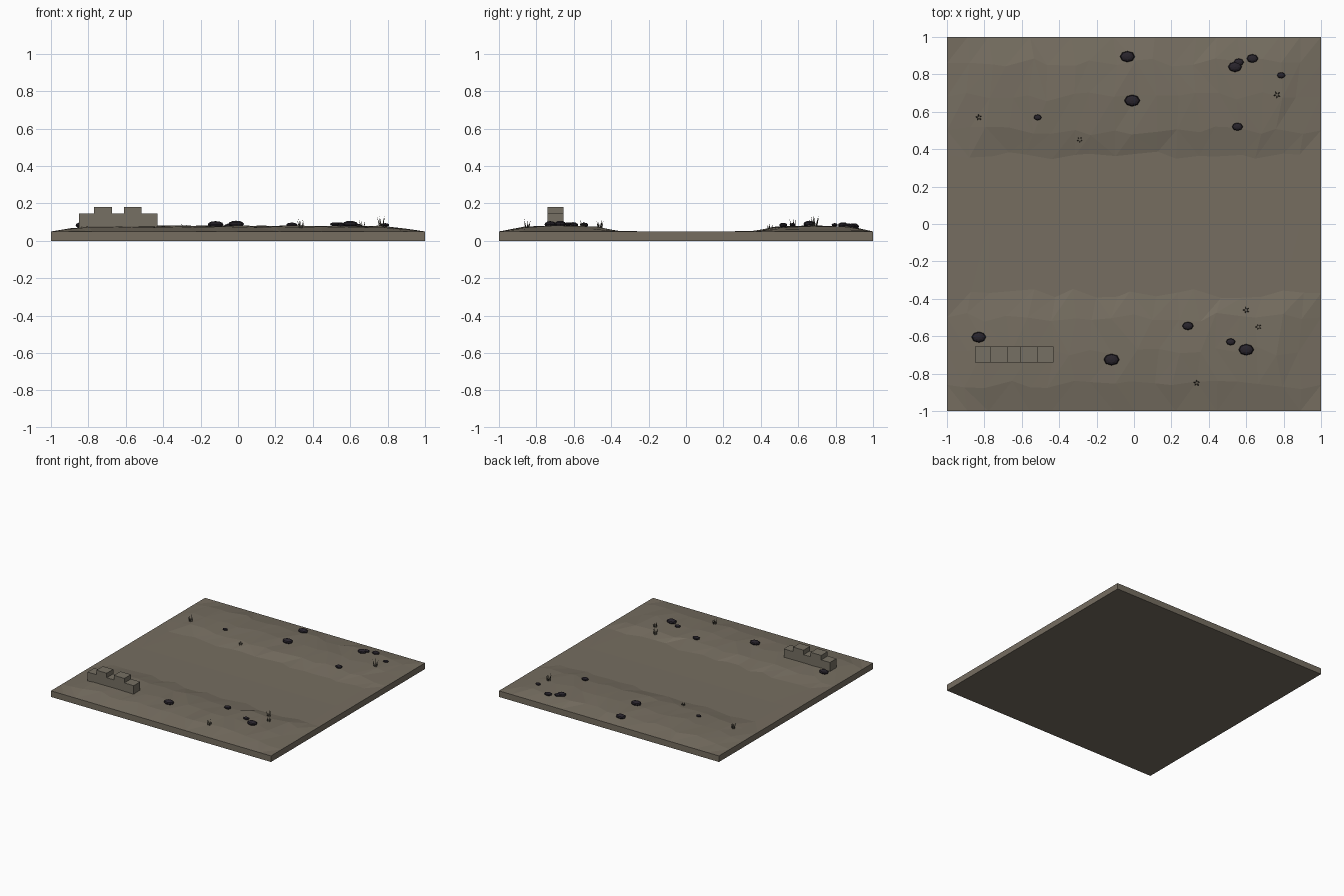
import bpy, bmesh, math, random
from mathutils import Vector

if "Cube" in bpy.data.objects:
    bpy.data.objects.remove(bpy.data.objects["Cube"])
random.seed(4)


def material(name, rgb):
    m = bpy.data.materials.new(name)
    m.diffuse_color = (*rgb, 1)
    m.use_nodes = True
    m.node_tree.nodes["Principled BSDF"].inputs["Base Color"].default_value = m.diffuse_color
    return m


EARTH = material("dusty earth", (0.18, 0.155, 0.118))
STONE = material("wall stone", (0.18, 0.16, 0.125))
ROCK = material("dark rock", (0.022, 0.018, 0.025))
GRASS = material("dry grass", (0.10, 0.09, 0.068))


def finish(name, bm, mat):
    bmesh.ops.recalc_face_normals(bm, faces=bm.faces)
    me = bpy.data.meshes.new(name)
    bm.to_mesh(me)
    bm.free()
    me.materials.append(mat)
    ob = bpy.data.objects.new(name, me)
    bpy.context.collection.objects.link(ob)
    return ob


def ground_z(x, y):
    """Height of the two banks either side of the flat road."""
    profile = [(0, .05), (.36, .05), (.5, .073), (.66, .08), (.86, .073), (1, .05)]
    a = abs(y)
    h = .05
    for (a0, h0), (a1, h1) in zip(profile, profile[1:]):
        if a0 <= a <= a1:
            h = h0 + (h1 - h0) * (a - a0) / (a1 - a0)
    return .05 + (h - .05) * min(1, (1 - abs(x)) / .2)


# Ground slab: uneven banks on top, straight sides and flat underside
bm = bmesh.new()
rows = [-1, -.86, -.68, -.5, -.37, 0, .37, .5, .68, .86, 1]
N = 18
grid = []
for y in rows:
    line = []
    for i in range(N + 1):
        x = -1 + 2 * i / N
        z = ground_z(x, y)
        yy = y
        if 0 < i < N and 0 < abs(y) < 1:
            yy += random.uniform(-.025, .025)
            x += random.uniform(-.025, .025)
            if abs(y) > .4:
                z += random.uniform(-.003, .004)
        line.append(bm.verts.new((x, yy, z)))
    grid.append(line)
for a, b in zip(grid, grid[1:]):
    for i in range(N):
        q = (a[i], a[i + 1], b[i + 1], b[i])
        k = random.randint(0, 1)
        bm.faces.new((q[k], q[k + 1], q[k + 2]))
        bm.faces.new((q[k], q[k + 2], q[(k + 3) % 4]))
border = [e for e in bm.edges if e.is_boundary]
skirt = bmesh.ops.extrude_edge_only(bm, edges=border)["geom"]
for v in skirt:
    if isinstance(v, bmesh.types.BMVert):
        v.co.z = 0
bmesh.ops.contextual_create(
    bm, geom=[e for e in skirt if isinstance(e, bmesh.types.BMEdge) and e.is_boundary])
finish("ground", bm, EARTH)

# Ruined wall: one extruded outline with two raised merlons
outline = [(-.85, .05), (-.43, .05), (-.43, .145), (-.515, .145), (-.515, .182),
           (-.61, .182), (-.61, .145), (-.675, .145), (-.675, .182),
           (-.77, .182), (-.77, .145), (-.85, .145)]
bm = bmesh.new()
face = bm.faces.new([bm.verts.new((x, -.74, z)) for x, z in outline])
ext = bmesh.ops.extrude_face_region(bm, geom=[face])["geom"]
bmesh.ops.translate(bm, vec=(0, .085, 0),
                    verts=[v for v in ext if isinstance(v, bmesh.types.BMVert)])
finish("ruined_wall", bm, STONE)

# Rocks: flattened low-poly spheres resting on the banks (x, y, radius)
rocks = [(-.035, .895, .04), (-.01, .66, .042), (-.515, .57, .021), (.54, .84, .037),
         (.56, .865, .027), (.633, .885, .031), (.787, .795, .022), (.553, .52, .029),
         (-.83, -.605, .039), (-.12, -.725, .042), (.288, -.545, .03),
         (.517, -.63, .025), (.6, -.672, .041)]
for x, y, r in rocks:
    bm = bmesh.new()
    bmesh.ops.create_uvsphere(bm, u_segments=8, v_segments=6, radius=1)
    for v in bm.verts:
        v.co = (x + v.co.x * r, y + v.co.y * r * .74,
                ground_z(x, y) + .01 + v.co.z * r * .42)
    finish("rock", bm, ROCK)

# Grass tufts: thin cones fanning outwards (x, y, height)
tufts = [(-.83, .57, .055), (-.29, .45, .035), (.765, .69, .075),
         (.665, -.55, .045), (.335, -.85, .055), (.6, -.46, .055)]
for x, y, h in tufts:
    bm = bmesh.new()
    for k in range(5):
        t = k * math.tau / 5 + x
        out = Vector((math.cos(t), math.sin(t), 0))
        foot = Vector((x, y, ground_z(x, y) - .006)) + out * .008
        tip = foot + out * h * .2 + Vector((0, 0, h * random.uniform(.7, 1)))
        ring = [bm.verts.new(foot + Vector((math.cos(s), math.sin(s), 0)) * .005)
                for s in (0, math.tau / 3, math.tau * 2 / 3)]
        top = bm.verts.new(tip)
        bm.faces.new(ring)
        for i in range(3):
            bm.faces.new((ring[i], ring[(i + 1) % 3], top))
    finish("grass_tuft", bm, GRASS)
